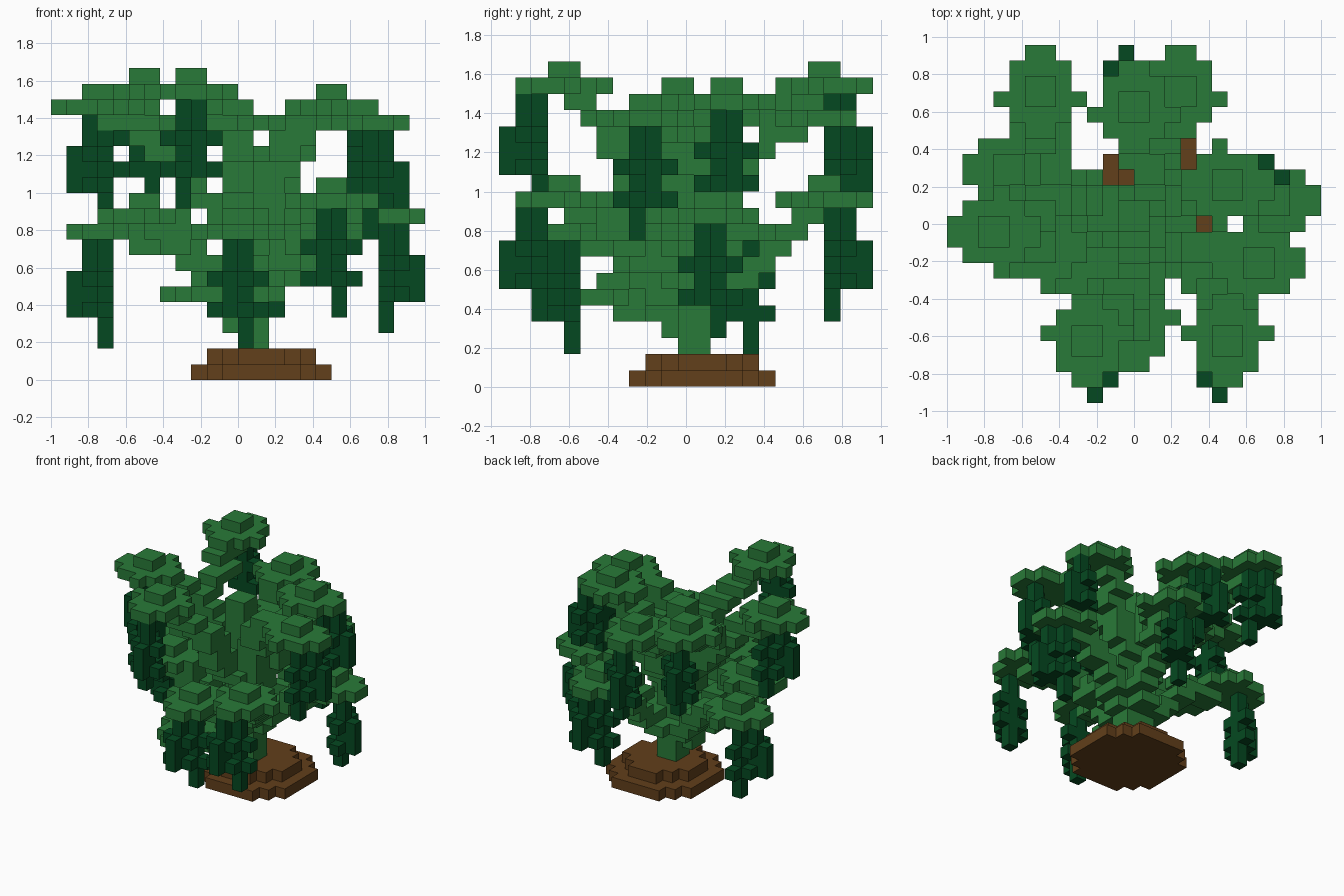
import bpy, bmesh
from mathutils import Vector

U = 1 / 12  # edge of one block
OFFSET = Vector((-1, -23 / 24, 0))

cube = bpy.data.objects.get("Cube")
if cube:
    bpy.data.objects.remove(cube, do_unlink=True)


def material(name, colour):
    mat = bpy.data.materials.new(name)
    mat.use_nodes = True
    mat.diffuse_color = (*colour, 1)
    mat.node_tree.nodes["Principled BSDF"].inputs["Base Color"].default_value = (*colour, 1)
    return mat


def blocks(cx, cy, k):
    """Two by two slab of blocks around a centre."""
    x, y = round(cx - 0.5), round(cy - 0.5)
    return {(x + a, y + b, k) for a in (0, 1) for b in (0, 1)}


def branch(points):
    """Two by two blocks swept along a path."""
    cells = set()
    for a, b in zip(points, points[1:]):
        a, b = Vector(a), Vector(b)
        steps = int(max(abs(v) for v in b - a) * 2) + 1
        for s in range(steps + 1):
            p = a.lerp(b, s / steps)
            cells |= blocks(p.x, p.y, round(p.z))
    return cells


def placed(centre, out, along, side):
    """Turn an outward and sideways distance into a block position."""
    x = centre[0] + out[0] * along - out[1] * side
    y = centre[1] + out[1] * along + out[0] * side
    return round(x), round(y)


def canopy(centre, out):
    """Star of leaves with a small cap."""
    x, y, k = centre
    cells = blocks(x, y, k)
    for row, half in enumerate((1, 2, 3, 2, 2, 1)):
        for s in range(-half, half):
            cells.add((*placed(centre, out, row - 2.5, s + 0.5), k - 1))
    return cells


def vine(centre, out, shift, side):
    """Two hanging strands with small leaflets around them."""
    k = centre[2] - 1
    inner, outer = shift + 0.5, shift + 1.5
    cells = set()
    strands = [(inner, -side / 2, 1, 7), (outer, side / 2, 1, 5),
               (outer + 1, side / 2, 3, 5)]
    for drop in (3, 5):
        for s in (-1, 1):
            strands.append((inner, -side / 2 + s, drop, drop))
            strands.append((outer, side / 2 + s, drop, drop))
    for along, s, top, bottom in strands:
        x, y = placed(centre, out, along, s)
        cells |= {(x, y, z) for z in range(k - bottom, k - top + 1)}
    return cells


def build(name, cells, mat, occupied):
    """Mesh of the exposed block faces."""
    bm = bmesh.new()
    verts = {}
    for cell in sorted(cells):
        for axis in range(3):
            for sign in (0, 1):
                near = list(cell)
                near[axis] += 2 * sign - 1
                if tuple(near) in occupied:
                    continue
                loop = []
                for a, b in ((0, 0), (1, 0), (1, 1), (0, 1)):
                    p = list(cell)
                    p[axis] += sign
                    p[(axis + 1) % 3] += a
                    p[(axis + 2) % 3] += b
                    p = tuple(p)
                    if p not in verts:
                        verts[p] = bm.verts.new(Vector(p) * U + OFFSET)
                    loop.append(verts[p])
                bm.faces.new(loop if sign else loop[::-1])
    mesh = bpy.data.meshes.new(name)
    bm.to_mesh(mesh)
    bm.free()
    mesh.materials.append(mat)
    obj = bpy.data.objects.new(name, mesh)
    bpy.context.collection.objects.link(obj)


LEFT, RIGHT, FRONT, BACK = (1, 0), (-1, 0), (0, -1), (0, 1)

# Each limb: canopy centre, outward direction, branch waypoints, vine shift, vine side
limbs = [
    ((5.5, 19.5, 19), BACK, [(12, 11.5, 8), (9.5, 12, 11), (7, 12.5, 14), (6.5, 13, 15)], 0, 1),
    ((2.5, 10.5, 18), RIGHT, [(6.5, 12.5, 15)], -1, 1),
    ((8.5, 3.5, 19), FRONT, [(12.5, 11.5, 8), (11.5, 8, 12), (11, 6.5, 15)], 1, 1),
    ((11.5, 18.5, 17), BACK, [(12.5, 11.5, 9), (12, 15, 14)], 1, 1),
    ((17.5, 13.5, 18), LEFT, [(12.5, 11.5, 8), (14.5, 12.5, 12), (15.5, 13, 15)], 1, 1),
    ((19.5, 8.5, 17), LEFT, [(12.5, 11.5, 8), (13.5, 10.5, 12), (15.5, 9.5, 16)], 0, 1),
    ((17.5, 3.5, 12), FRONT, [(12.5, 11.5, 5), (16, 7, 9)], 1, -1),
    ((14.5, 19.5, 12), BACK, [(12.5, 11.5, 4), (13.5, 15.5, 7)], 0, -1),
    ((20.5, 12.5, 11), LEFT, [(12.5, 11.5, 4), (16.5, 12.5, 8)], 0, -1),
    ((3.5, 14.5, 10), RIGHT, [(11.5, 11.5, 4), (7.5, 13.5, 8)], 0, 1),
    ((5.5, 9.5, 11), RIGHT, [(12, 11.5, 5), (8, 10, 8)], None, 1),
    ((11.5, 4.5, 10), FRONT, [(12.5, 11.5, 4), (12, 7.5, 7)], 0, -1),
    ((9.5, 6.5, 6), FRONT, [(12.5, 11.5, 3)], None, 1),
]

# Stepped round base
soil = {(13 + a, 12 + b, k) for k, reach in ((0, 20), (1, 10))
        for a in range(-4, 5) for b in range(-4, 5) if a * a + b * b <= reach}

# Trunk, branches, leaves and vines
wood = branch([(12.5, 11.5, 2), (12.5, 11.5, 9), (11.5, 11.5, 12), (11.5, 11.5, 16)])
leaves, vines = set(), set()
for centre, out, path, shift, side in limbs:
    tip = (centre[0], centre[1], centre[2] - 1)
    wood |= branch(path + [tip])
    leaves |= canopy(centre, out)
    if shift is not None:
        vines |= vine(centre, out, shift, side)
wood -= leaves
vines -= leaves | wood | soil

green = material("leaf green", (0.022, 0.195, 0.040))
dark = material("dark vine green", (0.0015, 0.066, 0.015))
brown = material("soil brown", (0.122, 0.050, 0.0105))
everything = soil | wood | leaves | vines
build("soil_base", soil, brown, everything)
build("trunk_and_branches", wood, green, everything)
build("leaf_canopies", leaves, green, everything)
build("hanging_vines", vines, dark, everything)
